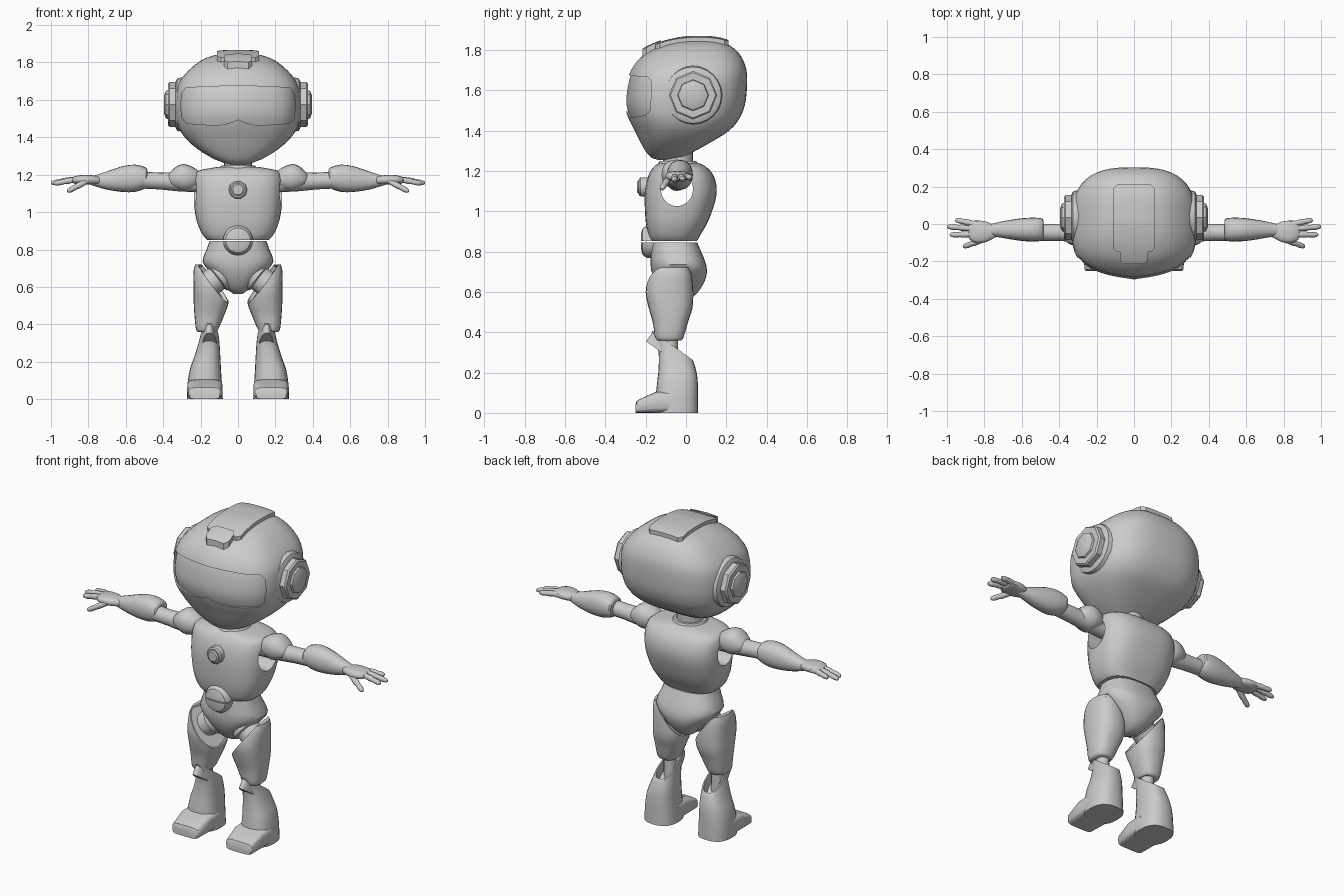
import bpy, bmesh, math
from mathutils import Vector

if "Cube" in bpy.data.objects:
    bpy.data.objects.remove(bpy.data.objects["Cube"])

grey = bpy.data.materials.new("light grey")
grey.diffuse_color = (0.6, 0.6, 0.6, 1)
grey.use_nodes = True
grey.node_tree.nodes["Principled BSDF"].inputs["Base Color"].default_value = grey.diffuse_color


def finish(name, bm, mirror=False):
    bmesh.ops.recalc_face_normals(bm, faces=bm.faces)
    me = bpy.data.meshes.new(name)
    bm.to_mesh(me)
    bm.free()
    me.materials.append(grey)
    ob = bpy.data.objects.new(name, me)
    bpy.context.collection.objects.link(ob)
    smooth(ob)
    if mirror:
        ob.modifiers.new("mirror", 'MIRROR').use_mirror_merge = False
    return ob


def smooth(ob):
    bpy.ops.object.select_all(action='DESELECT')
    ob.select_set(True)
    bpy.context.view_layer.objects.active = ob
    bpy.ops.object.shade_smooth_by_angle(angle=math.radians(38))


def place(axis, t, u, v):
    return {'x': (t, u, v), 'y': (u, t, v), 'z': (u, v, t)}[axis]


def refine(rings, steps):
    """Catmull-Rom interpolation between cross-sections."""
    out = []
    for i in range(len(rings) - 1):
        a, b = rings[max(i - 1, 0)], rings[i]
        c, d = rings[i + 1], rings[min(i + 2, len(rings) - 1)]
        for k in range(steps):
            s = k / steps
            out.append([0.5 * (2*q + (r - p)*s + (2*p - 5*q + 4*r - w)*s*s
                               + (3*q - p - 3*r + w)*s**3)
                        for p, q, r, w in zip(a, b, c, d)])
    return out + [rings[-1]]


def loft(name, rings, axis='z', n=32, p=2.0, steps=3, mirror=False, cut=None,
         hollow=0, shape=None):
    """Rings are (position, centre, half width, low, high) superellipses."""
    bm = bmesh.new()
    loops = []
    for t, uc, uh, lo, hi in refine(rings, steps):
        loop = []
        for k in range(n):
            a = 2 * math.pi * k / n
            c, s = math.cos(a), math.sin(a)
            u = uc + uh * math.copysign(abs(c) ** (2 / p), c)
            v = (lo + hi) / 2 + (hi - lo) / 2 * math.copysign(abs(s) ** (2 / p), s)
            co = place(axis, t, u, v)
            loop.append(bm.verts.new(shape(co) if shape else co))
        loops.append(loop)
    for a, b in zip(loops, loops[1:]):
        for k in range(n):
            bm.faces.new((a[k], a[(k+1) % n], b[(k+1) % n], b[k]))
    bm.faces.new(loops[0])
    bm.faces.new(loops[-1])
    if cut:
        bmesh.ops.recalc_face_normals(bm, faces=bm.faces)
        co, no = Vector(cut[0]), Vector(cut[1]).normalized()
        res = bmesh.ops.bisect_plane(bm, geom=bm.verts[:] + bm.edges[:] + bm.faces[:],
                                     plane_co=co, plane_no=no, clear_outer=True)
        edges = [e for e in res['geom_cut'] if isinstance(e, bmesh.types.BMEdge)]
        caps = bmesh.ops.contextual_create(bm, geom=edges)['faces']
        bmesh.ops.recalc_face_normals(bm, faces=bm.faces)
        if hollow and caps:
            bmesh.ops.inset_individual(bm, faces=caps, thickness=0.008)
            moved = bmesh.ops.extrude_discrete_faces(bm, faces=caps)['faces']
            for f in moved:
                bmesh.ops.translate(bm, verts=f.verts[:], vec=-no * hollow)
    return finish(name, bm, mirror)


def disc(name, axis, u, v, steps, n=8, mirror=False):
    return loft(name, [(t, u, r, v - r, v + r) for t, r in steps], axis, n,
                steps=1, mirror=mirror)


def rod(name, a, b, radii, mirror=True, n=10):
    """Round limb from a to b with radii spread along it."""
    a, b = Vector(a), Vector(b)
    q = (b - a).to_track_quat('Z', 'Y')
    def turn(co):
        return a + q @ Vector(co)
    L = (b - a).length
    return loft(name, [(L * t, 0, r, -r, r) for t, r in radii], 'z', n, steps=1,
                mirror=mirror, shape=turn)


def prism(outline, axis, t0, t1):
    bm = bmesh.new()
    a = [bm.verts.new(place(axis, t0, u, v)) for u, v in outline]
    b = [bm.verts.new(place(axis, t1, u, v)) for u, v in outline]
    for k in range(len(a)):
        j = (k + 1) % len(a)
        bm.faces.new((a[k], a[j], b[j], b[k]))
    bm.faces.new(a)
    bm.faces.new(b)
    return finish("cutter", bm)


def boolean(ob, cutter, op):
    m = ob.modifiers.new("cut", 'BOOLEAN')
    m.operation, m.object, m.solver = op, cutter, 'EXACT'
    bpy.context.view_layer.objects.active = ob
    bpy.ops.object.modifier_apply(modifier=m.name)
    smooth(ob)


# Head shell, with a slight ridge down the face
def ridge(co):
    x, y, z = co
    if y < 0:
        y += 0.4 * abs(x) * -y * max(0, 1 - (x / 0.34) ** 2)
    return x, y, z

HEAD = [(z, 0, w, f, b) for z, w, f, b in (
    (1.255, .04, -.14, -.07), (1.265, .08, -.17, -.02), (1.29, .14, -.195, .03),
    (1.34, .22, -.225, .12), (1.40, .285, -.255, .215), (1.46, .32, -.285, .265),
    (1.52, .332, -.303, .29), (1.58, .335, -.303, .30), (1.66, .327, -.288, .303),
    (1.72, .298, -.26, .295), (1.78, .24, -.205, .265), (1.82, .18, -.125, .22),
    (1.84, .12, -.05, .17), (1.848, .06, 0, .12))]

def head_shell(name, scale):
    c = Vector((0, 0.03, 1.55))
    return loft(name, HEAD, n=48, p=2.8,
                shape=lambda co: c + scale * (Vector(ridge(co)) - c))

head = head_shell("head", 1)

# Recessed visor
half = [(.05, 1.475), (.1, 1.465), (.2, 1.468), (.275, 1.475), (.298, 1.5),
        (.308, 1.57), (.298, 1.64), (.28, 1.664), (.15, 1.672)]
outline = [(0, 1.495)] + half + [(0, 1.675)] + [(-x, z) for x, z in reversed(half)]
cutter = prism(outline, 'y', -.6, -.08)
visor = head_shell("visor", 0.972)
boolean(visor, cutter, 'INTERSECT')
boolean(head, cutter, 'DIFFERENCE')
bpy.data.objects.remove(cutter)

# Raised crest and its front tab
for name, w, y0, y1, scale in (("crest", .112, -.15, .21, 1.065),
                               ("crest_tab", .076, -.215, -.125, 1.085)):
    r = .02
    cutter = prism([(-w, y0 + r), (-w + r, y0), (w - r, y0), (w, y0 + r), (w, y1 - r),
                    (w - r, y1), (-w + r, y1), (-w, y1 - r)], 'z', 1.68, 2)
    crest = head_shell(name, scale)
    boolean(crest, cutter, 'INTERSECT')
    bpy.data.objects.remove(cutter)

# Ear discs
disc("ear_base", 'x', .035, 1.575, [(.28, .15), (.325, .14), (.335, .12)], 24, True)
disc("ear_rim", 'x', .035, 1.575, [(.3, .12), (.365, .12), (.374, .112)], 8, True)
disc("ear_cap", 'x', .035, 1.575, [(.36, .082), (.385, .074), (.395, .05)], 8, True)

# Neck and collar
disc("neck", 'z', 0, -.04, [(1.18, .075), (1.32, .075)], 20)
disc("collar", 'z', 0, -.04, [(1.2, .105), (1.235, .1), (1.25, .09)], 20)

# Torso with arm openings
torso = loft("torso", [
    (.852, 0, .165, -.172, .055), (.88, 0, .19, -.186, .07), (.95, 0, .22, -.2, .11),
    (1.05, 0, .237, -.205, .145), (1.12, 0, .24, -.2, .152), (1.18, 0, .237, -.185, .135),
    (1.22, 0, .215, -.16, .1), (1.24, 0, .12, -.13, .06)], n=40, p=2.8)
opening = [(-.045 + .08 * math.cos(a), 1.11 + .085 * math.sin(a))
           for a in [2 * math.pi * k / 24 for k in range(24)]]
cutter = prism(opening, 'x', -.5, .5)
boolean(torso, cutter, 'DIFFERENCE')
bpy.data.objects.remove(cutter)

# Chest button and split belt buckle
disc("chest_button_rim", 'y', 0, 1.12, [(-.17, .05), (-.225, .05), (-.232, .043)], 10)
disc("chest_button", 'y', 0, 1.12, [(-.2, .036), (-.236, .036), (-.242, .028)], 10)
for name, no, z in (("buckle_top", -1, .852), ("buckle_bottom", 1, .846)):
    loft(name, [(y, 0, r, .849 - r, .849 + r) for y, r in
                ((-.15, .08), (-.195, .08), (-.215, .066), (-.224, .035))],
         'y', 20, steps=1, cut=((0, 0, z), (0, 0, no)))

# Pelvis
loft("pelvis", [
    (.846, 0, .152, -.17, .055), (.80, 0, .168, -.174, .075), (.735, 0, .19, -.176, .10),
    (.68, 0, .148, -.165, .102), (.62, 0, .092, -.135, .075), (.58, 0, .05, -.1, .04),
    (.562, 0, .02, -.06, 0)], n=32, p=2.5, steps=2)

# Legs
rod("hip_joint", (.07, -.06, .68), (.16, -.07, .61),
    [(0, .075), (.35, .085), (.45, .085), (.5, .07), (1, .07)], n=20)
loft("thigh", [
    (.358, .165, .048, -.14, -.025), (.375, .165, .06, -.153, -.012),
    (.45, .153, .08, -.165, .01), (.52, .143, .094, -.185, .032),
    (.60, .142, .096, -.2, .036), (.68, .145, .093, -.185, .03),
    (.72, .145, .084, -.16, .02)], n=24, p=2.5, mirror=True,
    cut=((.2, -.07, .712), (-.195, -.03, .15)), hollow=.02)
rod("knee_post", (.155, -.075, .22), (.16, -.075, .42), [(0, .036), (1, .036)], n=12)
loft("boot", [
    (.0, .177, .096, -.15, .06), (.08, .178, .092, -.15, .06), (.16, .174, .083, -.142, .058),
    (.22, .165, .071, -.136, .048), (.30, .155, .056, -.136, .022),
    (.36, .152, .046, -.152, .01), (.43, .155, .036, -.178, 0)], n=24, p=2.5,
    mirror=True, cut=((.15, -.175, .412), (0, .14, .195)), hollow=.06)
loft("toe_cap", [
    (-.25, .178, .08, 0, .045), (-.243, .178, .086, 0, .062), (-.15, .177, .095, 0, .104),
    (-.05, .177, .093, 0, .11)], 'y', 24, p=4.5, steps=1, mirror=True)

# Arms
loft("shoulder", [
    (.2, -.045, .035, 1.14, 1.21), (.23, -.045, .06, 1.125, 1.235),
    (.28, -.045, .076, 1.11, 1.256), (.32, -.045, .072, 1.118, 1.25),
    (.355, -.045, .056, 1.135, 1.222), (.375, -.045, .035, 1.15, 1.2)],
    'x', 20, p=2.2, steps=2, mirror=True)
rod("upper_arm", (.1, -.045, 1.15), (.53, -.045, 1.172),
    [(0, .05), (.5, .05), (.75, .045), (1, .045)], n=16)
loft("forearm", [
    (.485, -.03, .045, 1.14, 1.22), (.492, -.03, .06, 1.128, 1.238),
    (.55, -.03, .064, 1.108, 1.254), (.62, -.03, .058, 1.108, 1.245),
    (.70, -.03, .045, 1.12, 1.218), (.76, -.032, .033, 1.137, 1.198),
    (.80, -.036, .026, 1.15, 1.188)], 'x', 20, p=2.2, steps=2, mirror=True)

# Hands
loft("palm", [
    (.74, -.04, .03, 1.15, 1.19), (.79, -.042, .055, 1.148, 1.198),
    (.84, -.042, .06, 1.15, 1.198), (.875, -.036, .05, 1.152, 1.19),
    (.885, -.034, .035, 1.16, 1.182)], 'x', 16, p=2.5, steps=2, mirror=True)
TIP = [(0, .014), (.45, .017), (.55, .014), (.8, .015), (.95, .011), (1, .005)]
for k, (a, b) in enumerate([
        ((.85, .0, 1.176), (.955, .022, 1.165)), ((.86, -.025, 1.178), (1, -.014, 1.155)),
        ((.86, -.055, 1.176), (.985, -.058, 1.152)), ((.81, -.085, 1.165), (.912, -.122, 1.11))]):
    rod("thumb" if k == 3 else f"finger_{k + 1}", a, b, TIP)
